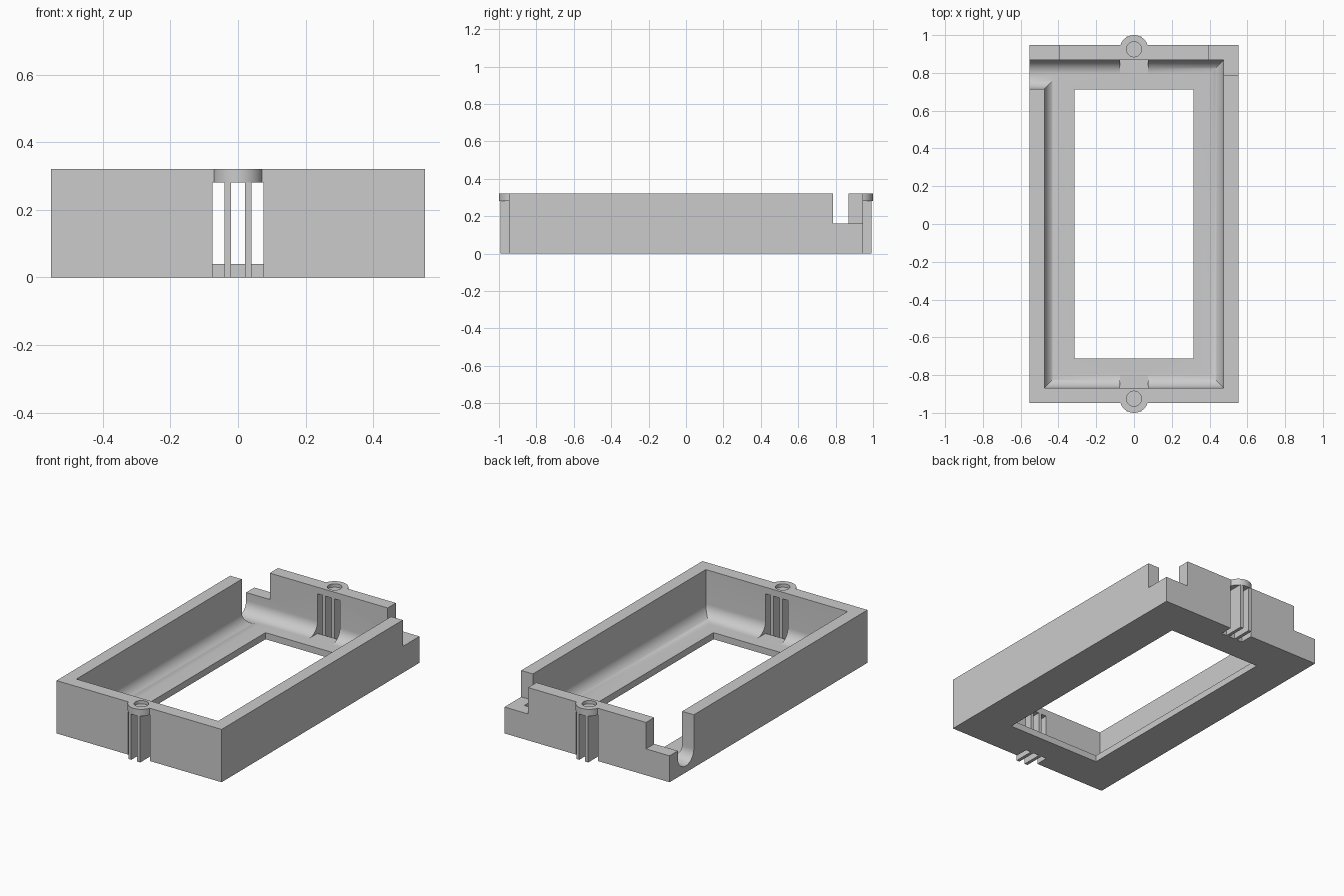
import bpy, bmesh, math

old = bpy.data.objects.get("Cube")
if old:
    bpy.data.objects.remove(old, do_unlink=True)

# Single grey material
grey = bpy.data.materials.new("plain grey")
grey.use_nodes = True
COLOUR = (0.6, 0.6, 0.6, 1)
grey.diffuse_color = COLOUR
grey.node_tree.nodes["Principled BSDF"].inputs["Base Color"].default_value = COLOUR

W, L, H = 0.553, 0.947, 0.32      # outer half width, half length, height
IW, IL = 0.475, 0.868             # inner half width, half length
FLOOR, STEP, TAB_Z = 0.04, 0.16, 0.28
EAR_Y, EAR_R = 0.925, 0.075


def loft(name, layers):
    """Closed solid from stacked (outline, z) layers."""
    bm = bmesh.new()
    rings = [[bm.verts.new((x, y, z)) for x, y in pts] for pts, z in layers]
    n = len(rings[0])
    bm.faces.new(rings[0][::-1])
    bm.faces.new(rings[-1])
    for a, b in zip(rings, rings[1:]):
        for i in range(n):
            j = (i + 1) % n
            bm.faces.new((a[i], a[j], b[j], b[i]))
    bmesh.ops.recalc_face_normals(bm, faces=bm.faces)
    mesh = bpy.data.meshes.new(name)
    bm.to_mesh(mesh)
    bm.free()
    mesh.materials.append(grey)
    obj = bpy.data.objects.new(name, mesh)
    bpy.context.collection.objects.link(obj)
    return obj


def box(name, x0, x1, y0, y1, z0, z1):
    pts = [(x0, y0), (x1, y0), (x1, y1), (x0, y1)]
    return loft(name, [(pts, z0), (pts, z1)])


def arc(cy, r, start, end, steps, side=1):
    out = []
    for i in range(steps):
        a = math.radians(start + (end - start) * i / (steps - 1))
        out.append((r * math.cos(a), side * (cy + r * math.sin(a))))
    return out


def combine(target, other, operation="DIFFERENCE"):
    other.hide_render = True
    mod = target.modifiers.new(operation.lower(), "BOOLEAN")
    mod.operation, mod.solver, mod.object = operation, "EXACT", other
    bpy.context.view_layer.objects.active = target
    bpy.ops.object.modifier_apply(modifier=mod.name)
    bpy.data.objects.remove(other, do_unlink=True)


def cavity_outline(d):
    """Inside of the tray plus the side channel, shrunk by d."""
    side, back, lip = IW - d, IL - d, 0.715 + d
    return [(-side, -back), (side, -back), (side, back),
            (-W - 0.05, back), (-W - 0.05, lip), (-side, lip)]


# Tray shell with a rounded inner floor edge
tray = box("tray", -W, W, -L, L, 0, H)
R, STEPS = 0.075, 12
layers = []
for i in range(STEPS + 1):
    a = math.pi / 2 * i / STEPS
    layers.append((cavity_outline(R * (1 - math.sin(a))), FLOOR + R * (1 - math.cos(a))))
layers.append((cavity_outline(0), H + 0.1))
combine(tray, loft("cavity_cutter", layers))

# Window in the floor and lowered back corners
combine(tray, box("window_cutter", -0.315, 0.315, -0.713, 0.713, -0.1, 0.2))
for s in (-1, 1):
    x0, x1 = sorted((s * 0.395, s * 0.7))
    combine(tray, box("corner_cutter", x0, x1, 0.787, 1.1, STEP, 0.5))

# Slots, ears and ribs at both ends
for side, end in ((-1, "front"), (1, "back")):
    def span(a, b):
        return sorted((side * a, side * b))

    combine(tray, box("slot_cutter", -EAR_R, EAR_R, *span(0.78, 1.1), FLOOR, TAB_Z))
    combine(tray, box("foot_cutter", -EAR_R, EAR_R, *span(IL, 1.1), -0.1, 0.1))
    outline = arc(EAR_Y, EAR_R, -35, 215, 25, side)
    combine(tray, loft("ear", [(outline, TAB_Z), (outline, H)]), "UNION")
    hole = arc(EAR_Y, 0.04, 0, 348.75, 32, side)
    combine(tray, loft("hole_cutter", [(hole, H - 0.02), (hole, H + 0.1)]))
    for x, name in ((-0.03, "right"), (0.03, "left")):
        box(f"{end}_{name}_rib", x - 0.01, x + 0.01, *span(IL, 0.993), 0, TAB_Z)

# Smooth the rounded parts, keep edges crisp
bpy.ops.object.select_all(action="DESELECT")
tray.select_set(True)
bpy.context.view_layer.objects.active = tray
bpy.ops.object.shade_smooth_by_angle(angle=math.radians(30))
